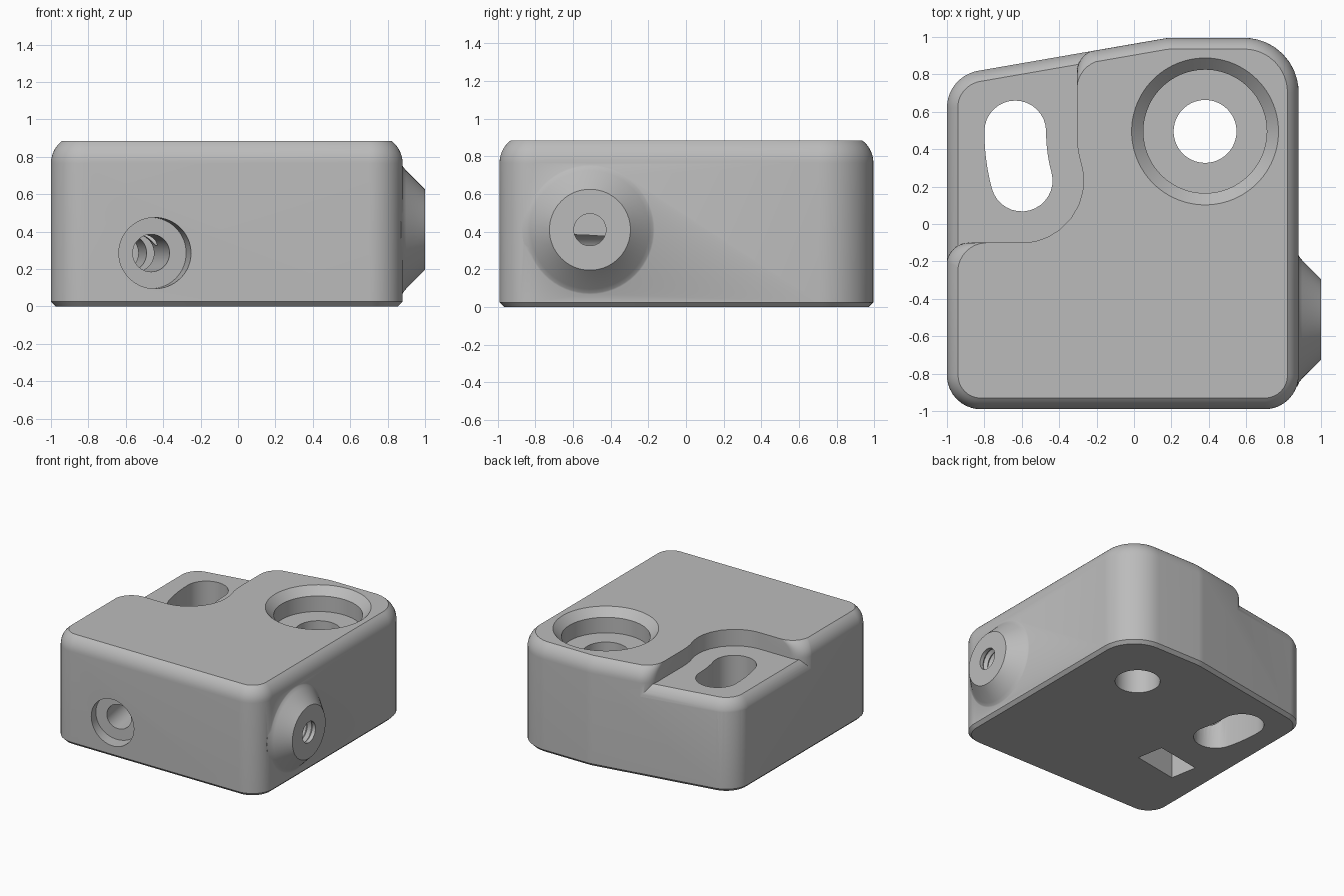
import bpy, bmesh
from math import cos, sin, tan, radians, pi
from mathutils import Vector

cube = bpy.data.objects.get("Cube")
if cube:
    bpy.data.objects.remove(cube, do_unlink=True)

grey = bpy.data.materials.new("plain grey")
grey.use_nodes = True
grey.diffuse_color = (0.5, 0.5, 0.5, 1)
for node in grey.node_tree.nodes:
    if node.type == 'BSDF_PRINCIPLED':
        node.inputs["Base Color"].default_value = grey.diffuse_color
        node.inputs["Roughness"].default_value = 0.6


def loft(name, rings):
    """Closed solid skinned through rings of equal point count."""
    bm = bmesh.new()
    loops = [[bm.verts.new(p) for p in ring] for ring in rings]
    for lo, hi in zip(loops, loops[1:]):
        for k in range(len(lo)):
            j = (k + 1) % len(lo)
            bm.faces.new((lo[k], lo[j], hi[j], hi[k]))
    bm.faces.new(loops[0][::-1])
    bm.faces.new(loops[-1])
    bmesh.ops.recalc_face_normals(bm, faces=bm.faces)
    mesh = bpy.data.meshes.new(name)
    bm.to_mesh(mesh)
    bm.free()
    mesh.materials.append(grey)
    obj = bpy.data.objects.new(name, mesh)
    bpy.context.collection.objects.link(obj)
    return obj


def revolve(name, profile, origin, axis, segments=64):
    """Solid of revolution from (radius, distance along axis) pairs."""
    axis = Vector(axis).normalized()
    u = axis.orthogonal().normalized()
    v = axis.cross(u)
    turns = [2 * pi * k / segments for k in range(segments)]
    return loft(name, [[Vector(origin) + axis * t + (u * cos(a) + v * sin(a)) * r
                        for a in turns] for r, t in profile])


def rounded(corners, z, steps=10):
    """Polygon ring at height z with each (x, y, radius) corner rounded."""
    pts = []
    for k, (x, y, r) in enumerate(corners):
        p = Vector((x, y))
        u = (Vector(corners[k - 1][:2]) - p).normalized()
        v = (Vector(corners[(k + 1) % len(corners)][:2]) - p).normalized()
        half = u.angle(v) / 2
        c = p + (u + v).normalized() * (r / sin(half))
        a, b = p + u * (r / tan(half)) - c, p + v * (r / tan(half)) - c
        for s in range(steps + 1):
            q = c + a.lerp(b, s / steps).normalized() * r
            pts.append(Vector((q.x, q.y, z)))
    return pts


def inset(corners, d):
    """Move every edge of a counter-clockwise outline inward by d."""
    out = []
    for k, (x, y, r) in enumerate(corners):
        p = Vector((x, y))
        e = (p - Vector(corners[k - 1][:2])).normalized()
        f = (Vector(corners[(k + 1) % len(corners)][:2]) - p).normalized()
        n, m = Vector((-e.y, e.x)), Vector((-f.y, f.x))
        q = p + (n + m) * (d / (1 + n.dot(m)))
        out.append((q.x, q.y, r - d))
    return out


def combine(target, tool, operation):
    """Apply a boolean and discard the tool."""
    mod = target.modifiers.new("cut", 'BOOLEAN')
    mod.operation, mod.solver, mod.object = operation, 'EXACT', tool
    bpy.context.view_layer.update()
    graph = bpy.context.evaluated_depsgraph_get()
    mesh = bpy.data.meshes.new_from_object(target.evaluated_get(graph))
    target.modifiers.clear()
    target.data = mesh
    bpy.data.objects.remove(tool, do_unlink=True)


TOP, FLOOR = 0.885, 0.75
PIVOT = Vector((0.38, 0.495, 0))
SCREW_AXIS = Vector((-0.175, 0.985, 0)).normalized()
SCREW_START = Vector((-0.445, -0.985, 0.285))
BOSS = (0, -0.51, 0.41)


def fillet(top):
    """(inset, height) pairs of the rolled top edge."""
    angles = [radians(53 * k / 7) for k in range(8)]
    return [(0.15 * (1 - cos(a)), top - 0.12 + 0.15 * sin(a)) for a in angles]


# Main block with bottom chamfer and rolled top edge
outline = [(-1, -0.99, 0.18), (0.88, -0.99, 0.18), (0.88, 0.995, 0.29),
           (0.18, 0.995, 0.3), (-1, 0.79, 0.2)]
block = loft("mounting_block", [rounded(inset(outline, d), z) for d, z in
                                [(0.025, 0), (0, 0.025)] + fillet(TOP)])

# Conical boss on the side
combine(block, revolve("boss", [(0.36, 0.8), (0.36, 0.872), (0.335, 0.884),
                                (0.315, 0.9), (0.215, 1)], BOSS, (1, 0, 0)), 'UNION')


# Stepped pocket in the back corner, its floor edge rolled like the top
def pocket_ring(d, z):
    left, drop, r = -1.002 + d, 0.003 - 1.016 * d, 0.12 + 0.6 * d
    return rounded([(-1.4, -0.6, 0.02), (left, -0.6, 0.02), (left, -0.1, r),
                    (-0.17, -0.1, 0.33), (-0.305, 0.405, 0.5),
                    (-0.305, 0.911 + drop, r), (0.1, 0.981 + drop, 0.02),
                    (0.1, 1.4, 0.02), (-1.4, 1.4, 0.02)], z)


edge = fillet(TOP)
pocket = loft("pocket", [pocket_ring(d, z) for d, z in
                         [(0, 0.5)] + edge + [(edge[-1][0], 1.1)]])
step = loft("pocket_floor", [rounded(inset(outline, d - 0.002), z)
                             for d, z in [(0, 0.4)] + fillet(FLOOR)])
combine(pocket, step, 'DIFFERENCE')
combine(block, pocket, 'DIFFERENCE')

# Pivot hole with chamfered counterbore
combine(block, revolve("pivot_hole", [(0.168, -0.1), (0.168, 0.695), (0.33, 0.695),
                                      (0.33, TOP - 0.063), (0.393, TOP), (0.393, 1.1)],
                       PIVOT, (0, 0, 1), 96), 'DIFFERENCE')

# Curved slot swept about the pivot
R, W, START, END = 1.015, 0.165, pi, radians(195)


def polar(center, r, a):
    return Vector((center.x + r * cos(a), center.y + r * sin(a), 0))


N = 16
slot = []
for k in range(N):
    slot.append(polar(PIVOT, R + W, START + (END - START) * k / N))
for k in range(N):
    slot.append(polar(polar(PIVOT, R, END), W, END + pi * k / N))
for k in range(N):
    slot.append(polar(PIVOT, R - W, END + (START - END) * k / N))
for k in range(N):
    slot.append(polar(polar(PIVOT, R, START), W, START + pi + pi * k / N))
combine(block, loft("curved_slot", [[p + Vector((0, 0, z)) for p in slot]
                                    for z in (-0.1, 1.1)]), 'DIFFERENCE')

# Slanted screw hole from the front into the slot
combine(block, revolve("screw_hole", [(0.19, -0.1), (0.19, 0.11), (0.1, 0.11), (0.1, 1.25)],
                       SCREW_START, SCREW_AXIS), 'DIFFERENCE')

# Nut trap opening underneath
across = Vector((SCREW_AXIS.y, -SCREW_AXIS.x, 0))
middle = SCREW_START + SCREW_AXIS * 0.7
trap = []
for z in (-0.1, 0.48):
    trap.append([Vector((middle.x, middle.y, z)) + across * (0.195 * i) + SCREW_AXIS * (0.113 * j)
                 for i, j in ((-1, -1), (1, -1), (1, 1), (-1, 1))])
combine(block, loft("nut_trap", trap), 'DIFFERENCE')

# Threaded hole through the boss
thread = [(0.085, 1.05)]
for k in range(10):
    x = 0.97 - 0.045 * k
    thread += [(0.085, x), (0.105, x - 0.02)]
thread += [(0.085, 0.52), (0.085, -0.5)]
combine(block, revolve("boss_hole", thread, BOSS, (1, 0, 0), 40), 'DIFFERENCE')

# Smooth curved surfaces, keep crisp edges
bpy.ops.object.select_all(action='DESELECT')
block.select_set(True)
bpy.context.view_layer.objects.active = block
bpy.ops.object.shade_smooth_by_angle(angle=radians(30))
